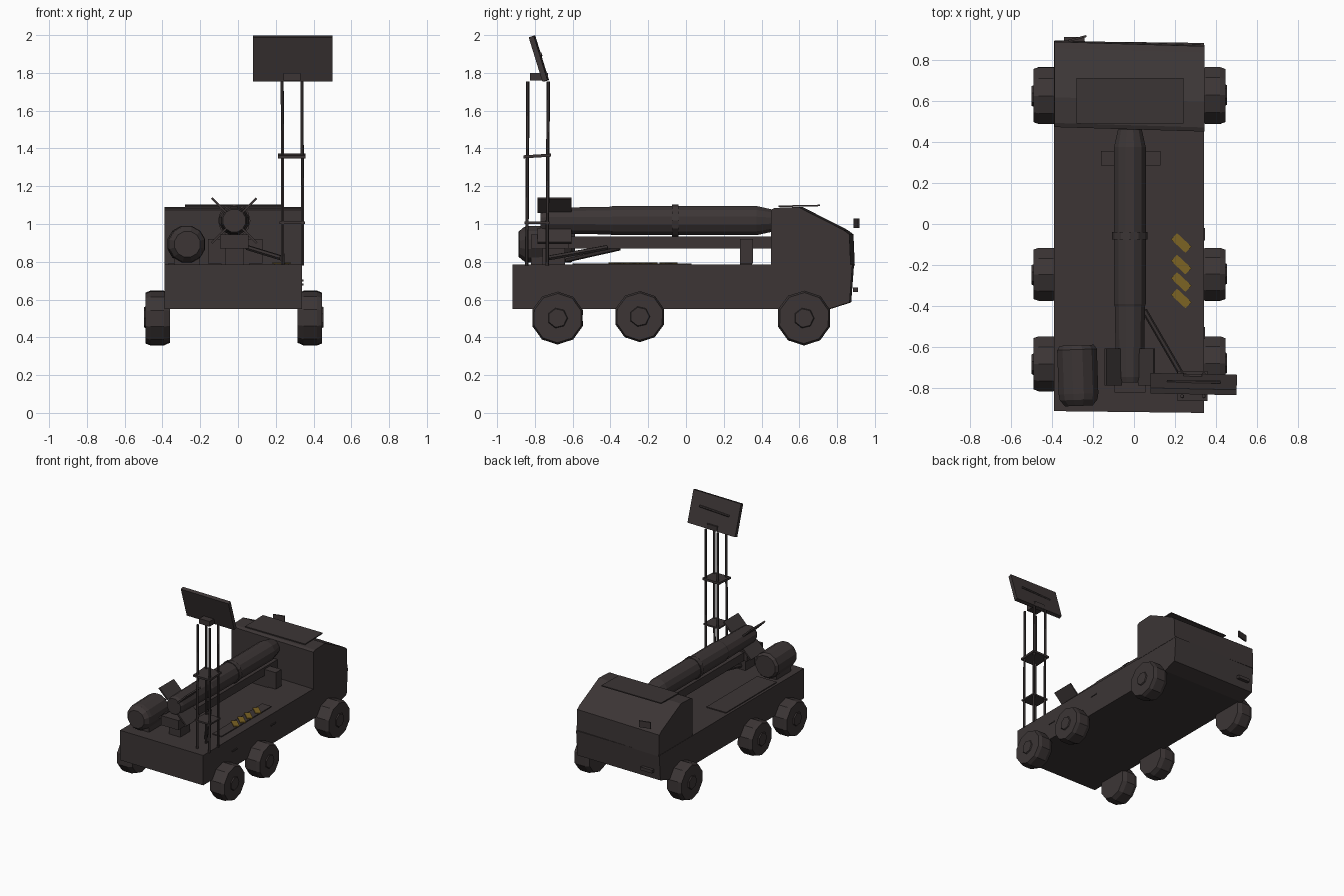
import bpy, bmesh, math
from mathutils import Vector, Matrix

if "Cube" in bpy.data.objects:
    bpy.data.objects.remove(bpy.data.objects["Cube"])


def material(name, rgb):
    m = bpy.data.materials.new(name)
    m.diffuse_color = (*rgb, 1)
    m.use_nodes = True
    m.node_tree.nodes["Principled BSDF"].inputs["Base Color"].default_value = m.diffuse_color
    return m


DARK = material("dark_grey_brown", (0.045, 0.036, 0.036))
YELLOW = material("dull_yellow", (0.20, 0.125, 0.017))


def finish(name, bm, mat=DARK):
    bmesh.ops.recalc_face_normals(bm, faces=bm.faces)
    me = bpy.data.meshes.new(name)
    bm.to_mesh(me)
    bm.free()
    me.materials.append(mat)
    ob = bpy.data.objects.new(name, me)
    bpy.context.collection.objects.link(ob)
    return ob


def box(name, x, y, z, rot=None, mat=DARK):
    """Box from (min, max) ranges, optionally rotated about its centre."""
    bm = bmesh.new()
    bmesh.ops.create_cube(bm, size=1)
    c = Vector([(r[0] + r[1]) / 2 for r in (x, y, z)])
    s = Matrix.Diagonal([r[1] - r[0] for r in (x, y, z)]).to_4x4()
    bm.transform(Matrix.Translation(c) @ (rot or Matrix()) @ s)
    return finish(name, bm, mat)


def extrude(name, pts, axis, lo, hi, skew=0.0, mat=DARK):
    """Prism: a (y, z) profile along x or an (x, y) profile along z."""
    bm = bmesh.new()
    put = (lambda p, t: (t, p[0] - skew * t, p[1])) if axis == "x" else (lambda p, t: (p[0], p[1], t))
    a = [bm.verts.new(put(p, lo)) for p in pts]
    b = [bm.verts.new(put(p, hi)) for p in pts]
    bm.faces.new(a)
    bm.faces.new(b[::-1])
    n = len(pts)
    for i in range(n):
        bm.faces.new((a[i], a[(i + 1) % n], b[(i + 1) % n], b[i]))
    return finish(name, bm, mat)


def lathe(name, start, end, rings, sides, spin=0.0):
    """Capped round part from start to end; rings = (fraction, radius)."""
    start, end = Vector(start), Vector(end)
    q = (end - start).to_track_quat("Z", "Y")
    bm = bmesh.new()
    loops = []
    for t, r in rings:
        loops.append([bm.verts.new(start.lerp(end, t) + q @ Vector(
            (r * math.cos(a), r * math.sin(a), 0)))
            for a in (spin + math.tau * i / sides for i in range(sides))])
    for l0, l1 in zip(loops, loops[1:]):
        for i in range(sides):
            j = (i + 1) % sides
            bm.faces.new((l0[i], l0[j], l1[j], l1[i]))
    bm.faces.new(loops[0])
    bm.faces.new(loops[-1])
    return finish(name, bm)


def rod(name, a, b, r, sides=6):
    return lathe(name, a, b, [(0, r), (1, r)], sides)


# Chassis and cab, side profiles slightly skewed at the nose
extrude("chassis", [(-0.915, 0.55), (0.76, 0.55), (0.87, 0.585), (0.885, 0.785), (-0.915, 0.785)],
        "x", -0.39, 0.34, 0.012)
extrude("cab", [(0.46, 0.78), (0.46, 1.075), (0.48, 1.085), (0.605, 1.09), (0.845, 0.968),
                (0.875, 0.945), (0.882, 0.78)], "x", -0.388, 0.342, 0.03)
box("roof_panel", (-0.28, 0.24), (0.49, 0.71), (1.092, 1.1), Matrix.Rotation(0.02, 4, "X"))
box("cab_mirror", (-0.32, -0.23), (0.898, 0.908), (0.98, 1.03), Matrix.Rotation(0.25, 4, "Z"))
box("front_step", (-0.34, -0.24), (0.885, 0.91), (0.64, 0.665))

# Wheels with hubs
for y, z, r in ((-0.68, 0.502, 0.14), (-0.245, 0.51, 0.135), (0.625, 0.502, 0.145)):
    for s, inner, outer in ((-1, -0.36, -0.49), (1, 0.315, 0.445)):
        lathe("wheel", (inner, y, z), (outer, y, z),
              [(0, r * 0.9), (0.25, r), (0.8, r), (1, r * 0.93)], 10, 0.3)
        lathe("wheel_hub", (outer - s * 0.01, y, z), (outer + s * 0.008, y, z),
              [(0, 0.06), (1, 0.05)], 7)

# Small side grips
for y, z in ((-0.53, 0.68), (-0.05, 0.70)):
    box("side_grip", (0.335, 0.346), (y - 0.03, y + 0.03), (z - 0.005, z + 0.005))

# Deck plates and hazard stripes
box("left_deck_plate", (-0.37, -0.20), (-0.60, 0.03), (0.78, 0.792))
box("right_deck_plate", (0.19, 0.27), (-0.59, 0.03), (0.78, 0.792))
for y in (-0.09, -0.195, -0.28, -0.36):
    extrude("hazard_stripe", [(0.18, y + 0.015), (0.21, y + 0.045), (0.28, y - 0.02), (0.25, y - 0.05)],
            "z", 0.79, 0.797, mat=YELLOW)

# Launch tube with nose, joint band and tail fins
CX, CZ = -0.02, 1.018
lathe("launch_tube", (CX, -0.77, CZ), (CX, 0.46, CZ),
      [(0, 0.062), (0.02, 0.07), (0.3, 0.076), (0.31, 0.08), (0.93, 0.08), (1, 0.06)], 12, math.pi / 12)
rod("tube_band", (CX, -0.075, CZ), (CX, -0.04, CZ), 0.086, 12)
for k in range(4):
    a = math.pi / 4 + k * math.pi / 2
    d = 0.115
    x, z = CX + d * math.cos(a), CZ + d * math.sin(a)
    box("tail_fin", (x - 0.053, x + 0.053), (-0.785, -0.605), (z - 0.006, z + 0.006),
        Matrix.Rotation(-a, 4, "Y"))

# Launch rail, rear pivot and front cradle
box("launch_rail", (-0.07, 0.03), (-0.79, 0.45), (0.87, 0.935))
box("rear_pivot_block", (-0.095, 0.055), (-0.82, -0.62), (0.87, 0.945))
box("rear_pivot_foot", (-0.07, 0.03), (-0.76, -0.64), (0.78, 0.88))
box("cradle_post", (-0.09, 0.06), (0.285, 0.35), (0.78, 0.92))
box("cradle_beam", (-0.16, 0.13), (0.285, 0.355), (0.79, 0.92))
rod("lift_strut", (0.05, -0.42, 0.875), (0.23, -0.73, 0.82), 0.014)
rod("lift_piston", (CX, -0.35, 0.88), (CX, -0.64, 0.815), 0.02, 8)

# Rear tank
lathe("rear_tank", (-0.268, -0.885, 0.893), (-0.278, -0.59, 0.893),
      [(0, 0.07), (0.1, 0.095), (0.2, 0.1), (0.93, 0.1), (1, 0.085)], 12, math.pi / 12)
box("tank_saddle", (-0.34, -0.2), (-0.82, -0.64), (0.78, 0.83))

# Lattice mast: four poles and two braces
for x in (0.237, 0.342):
    for y in (-0.843, -0.735):
        rod("mast_pole", (x, y, 0.78), (x - 0.003, y + 0.006, 1.755), 0.009)
box("lower_mast_brace", (0.22, 0.355), (-0.855, -0.722), (1.0, 1.012))
box("upper_mast_brace", (0.212, 0.358), (-0.86, -0.715), (1.352, 1.368), Matrix.Rotation(0.06, 4, "X"))

# Radar panel tilted back on its bracket
tilt = Matrix.Rotation(-0.02, 4, "Z") @ Matrix.Rotation(0.3, 4, "X")
box("radar_panel", (0.08, 0.50), (-0.793, -0.765), (1.752, 1.998), tilt)
box("panel_bracket", (0.24, 0.33), (-0.825, -0.73), (1.76, 1.80))
rod("panel_rear_rib", (0.16, -0.768, 1.89), (0.42, -0.77, 1.9), 0.008)
